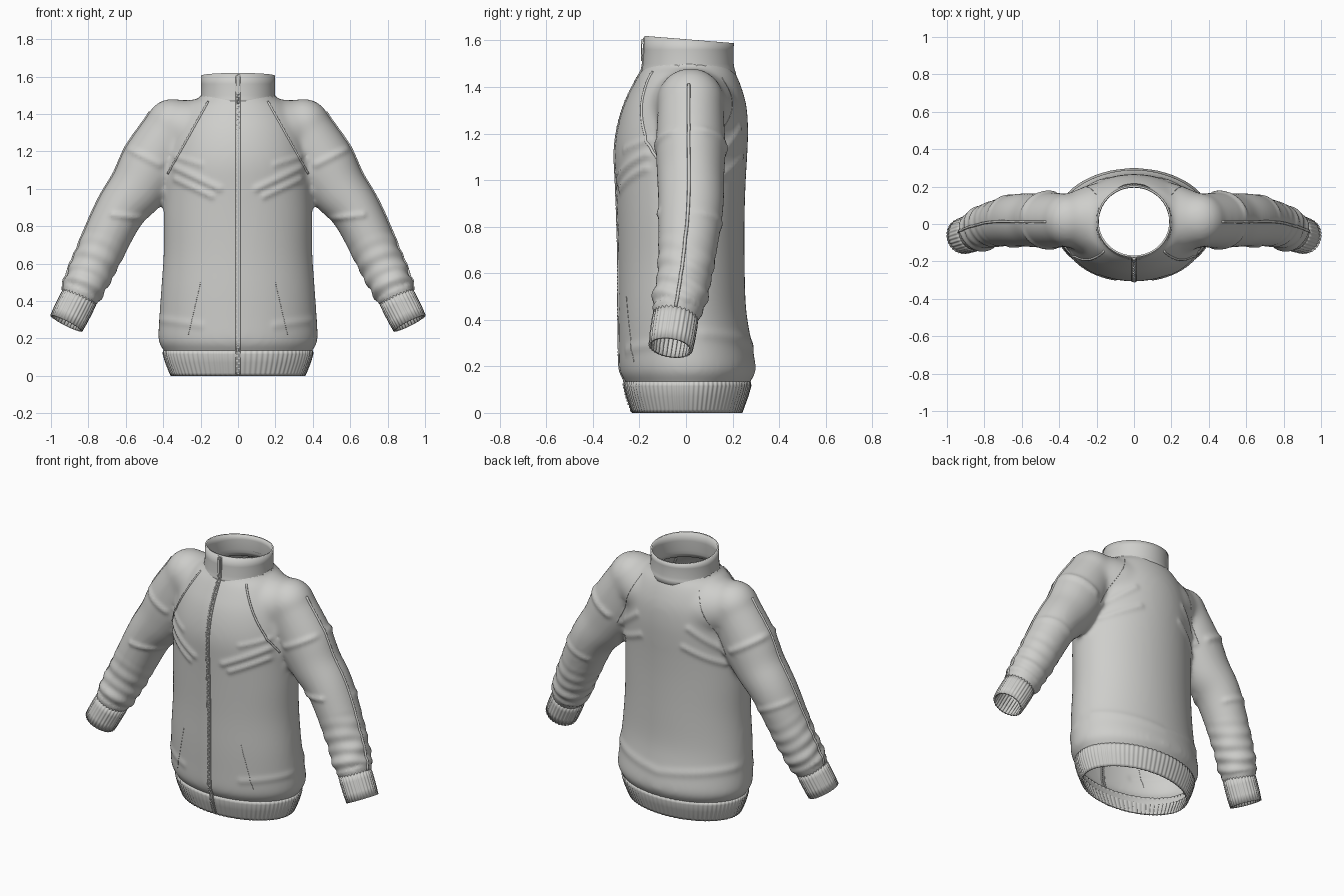
import bpy, bmesh, math
from mathutils import Vector
from mathutils.bvhtree import BVHTree

if "Cube" in bpy.data.objects:
    bpy.data.objects.remove(bpy.data.objects["Cube"])

COLOUR = (0.62, 0.62, 0.6, 1)
FABRIC = bpy.data.materials.new("light grey fabric")
FABRIC.use_nodes = True
FABRIC.diffuse_color = COLOUR
FABRIC.node_tree.nodes["Principled BSDF"].inputs["Base Color"].default_value = COLOUR


def make_object(name, bm):
    bmesh.ops.recalc_face_normals(bm, faces=bm.faces)
    mesh = bpy.data.meshes.new(name)
    bm.to_mesh(mesh)
    bm.free()
    mesh.materials.append(FABRIC)
    mesh.shade_smooth()
    obj = bpy.data.objects.new(name, mesh)
    bpy.context.scene.collection.objects.link(obj)
    return obj


def resample(rows, steps):
    """Smooth interpolation through rows of numbers."""
    out = []
    last = len(rows) - 1
    for i in range(last):
        a, b, c, d = (rows[max(0, min(last, i + k))] for k in (-1, 0, 1, 2))
        for s in range(steps):
            t = s / steps
            out.append(tuple(0.5 * (2 * q + (r - p) * t + (2 * p - 5 * q + 4 * r - w) * t * t
                                    + (3 * q - p - 3 * r + w) * t ** 3)
                             for p, q, r, w in zip(a, b, c, d)))
    return out + [tuple(rows[-1])]


def loft(bm, rows, n=48, caps=True, level=False, ribs=0, depth=0.0):
    """Skin elliptical rings; each row is x, y, z, width radius, depth radius."""
    pts = [Vector(r[:3]) for r in rows]
    rings = []
    for i, r in enumerate(rows):
        t = pts[min(i + 1, len(pts) - 1)] - pts[max(i - 1, 0)]
        t = Vector((0, 0, 1)) if level else t.normalized()
        u = t.cross(Vector((0, 1, 0))).normalized()
        v = t.cross(u)
        ring = []
        for k in range(n):
            a = math.tau * k / n
            f = depth * math.cos(a * ribs)
            ring.append(bm.verts.new(pts[i] + u * (r[3] + f) * math.cos(a)
                                     + v * (r[4] + f) * math.sin(a)))
        rings.append(ring)
    for a, b in zip(rings, rings[1:]):
        for k in range(n):
            bm.faces.new((a[k], a[(k + 1) % n], b[(k + 1) % n], b[k]))
    if caps:
        bm.faces.new(rings[0][::-1])
        bm.faces.new(rings[-1])
    return rings


def level_rows(profile):
    return [(0, (f + b) / 2, z, rx, (b - f) / 2) for z, rx, f, b in profile]


def flip(rows, side):
    return [(r[0] * side, *r[1:]) for r in rows]


# Body and sleeves: overlapping solids fused into one cloth surface
TORSO = [(.03, .355, -.23, .24), (.12, .388, -.252, .268), (.16, .415, -.278, .293),
         (.2, .427, -.287, .3), (.3, .422, -.289, .282), (.45, .412, -.291, .258),
         (.65, .398, -.291, .252), (.85, .397, -.296, .252), (1.0, .392, -.302, .257),
         (1.12, .387, -.307, .264), (1.22, .372, -.295, .267), (1.32, .345, -.267, .26),
         (1.4, .305, -.23, .238), (1.46, .255, -.198, .213), (1.5, .195, -.174, .192),
         (1.62, .18, -.16, .18)]
SLEEVE = [(.35, .02, 1.34, .14, .14), (.45, .02, 1.15, .168, .15), (.53, .02, 1.01, .155, .145),
          (.635, .02, .87, .134, .14), (.765, -.005, .6, .122, .12), (.83, -.035, .46, .112, .115),
          (.862, -.048, .39, .088, .09), (.905, -.062, .3, .08, .08)]
YOKE = [(-.37, .02, 1.34, .135, .135), (-.2, .02, 1.3, .185, .2), (0, .02, 1.28, .2, .22),
        (.2, .02, 1.3, .185, .2), (.37, .02, 1.34, .135, .135)]
CUFF_TOP, CUFF_END = Vector((.845, -.043, .425)), Vector((.918, -.066, .28))
AXIS = (CUFF_END - CUFF_TOP).normalized()

bm = bmesh.new()
loft(bm, level_rows(resample(TORSO, 4)), n=96, level=True)
loft(bm, resample(YOKE, 5))
for side in (-1, 1):
    loft(bm, flip(resample(SLEEVE, 6), side))
    ball = bmesh.ops.create_uvsphere(bm, u_segments=32, v_segments=20, radius=.145)
    bmesh.ops.translate(bm, verts=ball["verts"], vec=(.35 * side, .02, 1.337))
body = make_object("jacket_body", bm)
remesh = body.modifiers.new("fuse", "REMESH")
remesh.mode, remesh.voxel_size = "VOXEL", .013
soften = body.modifiers.new("soften", "SMOOTH")
soften.factor, soften.iterations = .5, 22
bpy.context.view_layer.update()
fused = bpy.data.meshes.new_from_object(body.evaluated_get(bpy.context.evaluated_depsgraph_get()))
body.modifiers.clear()
body.data = fused

# Cloth creases on both sides: start x z, end x z, facing (-1 front, 1 back), width, height
CREASES = [((.1, 1.0), (.33, 1.11), -1, .018, .01), ((.14, .96), (.33, 1.05), -1, .016, .009),
           ((.2, 1.13), (.33, 1.17), -1, .016, .006), ((.42, 1.13), (.58, 1.21), -1, .018, .009),
           ((.49, .84), (.67, .86), -1, .016, .009), ((.15, 1.1), (.35, 1.0), 1, .018, .008),
           ((.18, 1.22), (.36, 1.08), 1, .018, .008), ((.43, 1.12), (.6, 1.22), 1, .02, .01),
           ((.0, .29), (.4, .34), 1, .025, .006), ((.2, .27), (.42, .3), -1, .02, .005),
           ((.6, .78), (.78, .86), 1, .018, .007)]


def crease_height(p):
    q = Vector((abs(p.x), p.y, p.z))
    flat = Vector((q.x, q.z))
    h = 0
    for a, b, facing, w, height in CREASES:
        a, b = Vector(a), Vector(b)
        t = max(0, min(1, (flat - a).dot(b - a) / (b - a).length_squared))
        fade = max(0, min(1, facing * p.y / .08))
        h += fade * height * math.exp(-((flat - a.lerp(b, t)).length / w) ** 2)
    # bunched folds above the cuffs
    s = (CUFF_TOP - q).dot(AXIS)
    if q.x > .5 and .02 < s < .36:
        wave = math.sin(s * 80 + q.y * 22 + q.x * 6) + .5 * math.sin(s * 47 - q.y * 30)
        h += .005 * wave * (1 - (s - .02) / .34) ** .8
    return h


bm = bmesh.new()
bm.from_mesh(fused)
bm.normal_update()
shift = [(v, v.normal * crease_height(v.co)) for v in bm.verts]
for v, d in shift:
    v.co += d
# open the hem, neck and wrists under their bands
hidden = [v for v in bm.verts if v.co.z < .075 or v.co.z > 1.5 or
          (abs(v.co.x) > .6 and (Vector((abs(v.co.x), v.co.y, v.co.z)) - CUFF_TOP).dot(AXIS) > .055)]
bmesh.ops.delete(bm, geom=hidden, context="VERTS")
bm.to_mesh(fused)
trees = [BVHTree.FromBMesh(bm)]
bm.free()
fused.materials.clear()
fused.materials.append(FABRIC)
fused.shade_smooth()


def band(name, rows, n, ribs, depth, level, tilt=0.0):
    b = bmesh.new()
    rings = loft(b, rows, n, False, level, ribs, depth)
    for v in rings[-1]:
        v.co.z -= v.co.y * tilt
    trees.append(BVHTree.FromBMesh(b))
    mod = make_object(name, b).modifiers.new("thickness", "SOLIDIFY")
    mod.thickness, mod.offset = .01, -1


# Ribbed hem, collar and cuffs
HEM = [(0, .358, -.23, .24), (.015, .366, -.235, .246), (.07, .388, -.254, .266), (.115, .401, -.265, .279),
       (.135, .4, -.263, .277)]
band("hem_band", level_rows(HEM), 480, 80, .002, True)
COLLAR = [(1.455, .21, -.195, .216), (1.48, .202, -.188, .208), (1.5, .199, -.185, .205),
          (1.56, .198, -.181, .204), (1.605, .199, -.178, .206)]
band("collar", level_rows(COLLAR), 96, 0, 0, True, .08)
for side, word in ((1, "left"), (-1, "right")):
    rows = [(*CUFF_TOP.lerp(CUFF_END, t), r, r) for t, r in ((0, .096), (.3, .098), (.7, .097), (1, .094))]
    band(word + "_cuff", flip(rows, side), 180, 30, .002, False)


def surface(x, z, back=False):
    """Outermost cloth point at x, z on the front or back."""
    d = 1 if back else -1
    hits = [t.ray_cast(Vector((x, 2 * d, z)), Vector((0, -d, 0)))[0] for t in trees]
    return Vector((x, d * max(h.y * d for h in hits if h), z))


def cord(name, pts, radius):
    b = bmesh.new()
    loft(b, [(*p, radius, radius) for p in pts], 8)
    make_object(name, b)


def line(x0, z0, x1, z1, back=False, n=30):
    return [surface(x0 + (x1 - x0) * i / n, z0 + (z1 - z0) * i / n, back) for i in range(n + 1)]


# Seams, pockets, sleeve piping and zip tapes
for s, word in ((1, "left"), (-1, "right")):
    cord(word + "_front_piping", line(.16 * s, 1.465, .375 * s, 1.08), .006)
    cord(word + "_back_seam", line(.2 * s, 1.44, .38 * s, 1.08, True), .0015)
    cord(word + "_pocket_seam", line(.2 * s, .5, .265 * s, .22), .0015)
    guide = resample([(.5 * s, .01, 1.43), (.63 * s, .01, 1.2), (.78 * s, .01, .93),
                      (.89 * s, -.015, .66), (.965 * s, -.045, .46)], 8)
    cord(word + "_sleeve_piping", [trees[0].find_nearest(Vector(p))[0] for p in guide], .007)
    cord(word + "_zip_tape", line(.009 * s, .004, .009 * s, 1.612, n=70), .005)


def add_box(b, centre, size):
    box = bmesh.ops.create_cube(b, size=1)["verts"]
    bmesh.ops.scale(b, verts=box, vec=size)
    bmesh.ops.translate(b, verts=box, vec=centre)


# Zip teeth, slider and pull tab
bm = bmesh.new()
for i in range(115):
    add_box(bm, surface(0, .01 + i * .014) + Vector((.002 * (-1) ** i, -.002, 0)), (.012, .007, .008))
make_object("zip_teeth", bm).data.shade_flat()
bm = bmesh.new()
add_box(bm, surface(0, 1.595) + Vector((0, -.005, 0)), (.022, .012, .022))
add_box(bm, surface(0, 1.555) + Vector((0, -.01, 0)), (.016, .006, .085))
make_object("zip_pull", bm).data.shade_flat()
